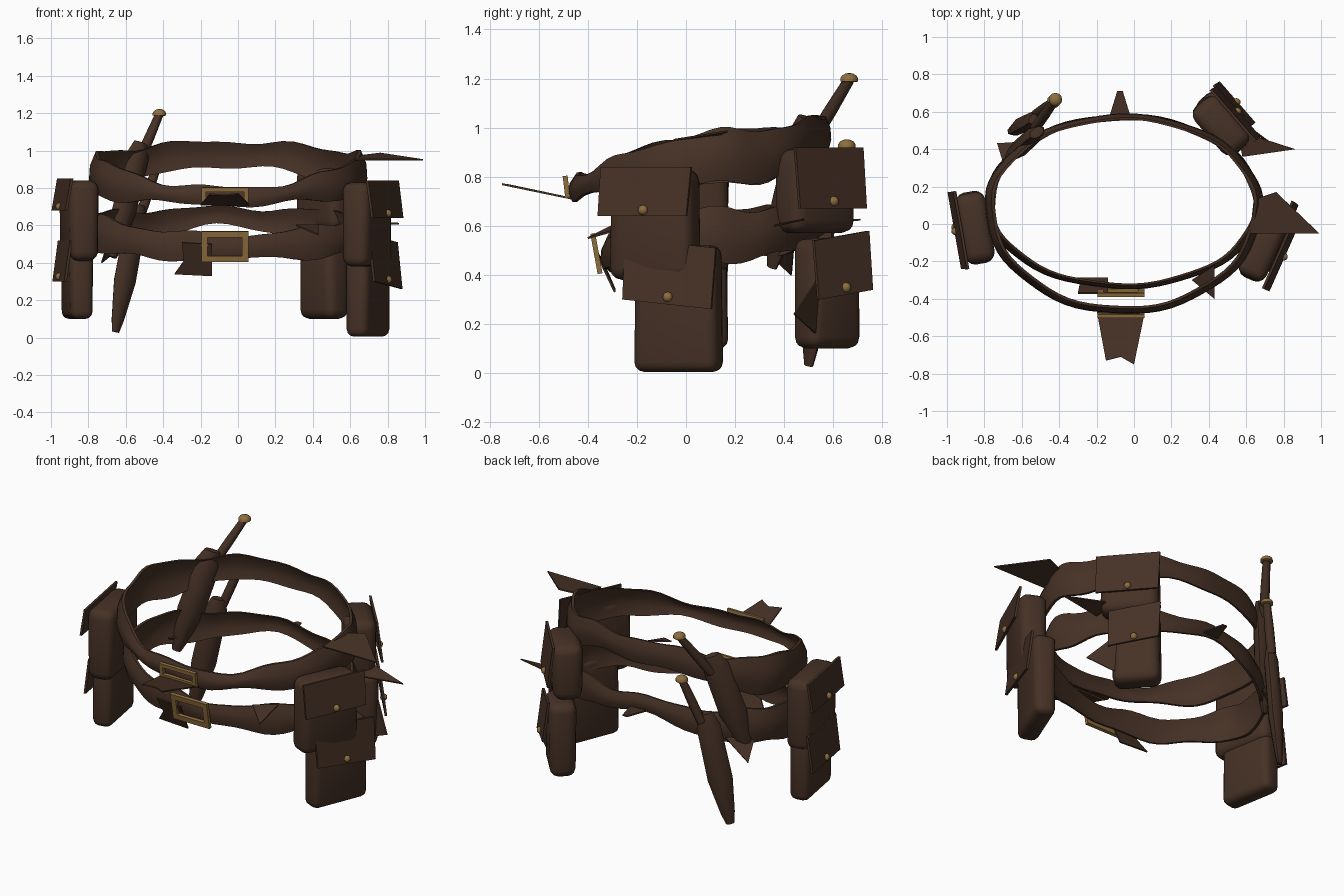
import bpy, bmesh, math
from mathutils import Vector, Matrix

if "Cube" in bpy.data.objects:
    bpy.data.objects.remove(bpy.data.objects["Cube"])


def material(name, rgb):
    m = bpy.data.materials.new(name)
    m.use_nodes = True
    m.diffuse_color = (*rgb, 1)
    m.node_tree.nodes["Principled BSDF"].inputs["Base Color"].default_value = (*rgb, 1)
    return m


LEATHER = material("brown leather", (0.061, 0.031, 0.019))
BRASS = material("aged brass", (0.27, 0.155, 0.048))
UP = Vector((0, 0, 1))


def finish(name, bm, mat, angle=40):
    bmesh.ops.recalc_face_normals(bm, faces=bm.faces)
    me = bpy.data.meshes.new(name)
    bm.to_mesh(me)
    bm.free()
    me.materials.append(mat)
    ob = bpy.data.objects.new(name, me)
    bpy.context.collection.objects.link(ob)
    bpy.ops.object.select_all(action='DESELECT')
    ob.select_set(True)
    bpy.context.view_layer.objects.active = ob
    bpy.ops.object.shade_smooth_by_angle(angle=math.radians(angle))


def skin(bm, rings, closed=False):
    """Join rings of points into a tube, capped or closed on itself."""
    vs = [[bm.verts.new(p) for p in r] for r in rings]
    n = len(vs[0])
    pairs = list(zip(vs, vs[1:])) + ([(vs[-1], vs[0])] if closed else [])
    for a, b in pairs:
        for i in range(n):
            j = (i + 1) % n
            bm.faces.new((a[i], a[j], b[j], b[i]))
    if not closed:
        bm.faces.new(vs[0])
        bm.faces.new(vs[-1])


def tab(name, points, thick=0.008):
    """Thin leather piece with a free outline."""
    bm = bmesh.new()
    pts = [Vector(p) for p in points]
    n = (pts[1] - pts[0]).cross(pts[2] - pts[0]).normalized() * thick / 2
    skin(bm, [[p - n for p in pts], [p + n for p in pts]])
    finish(name, bm, LEATHER, 20)


# Belts: wavy bands around an oval that rise toward the back
def belt(name, front, z_front, z_side, z_back, h_front, h_side, h_back, rise, wave):
    bm = bmesh.new()
    rings = []
    count = 72
    for k in range(count):
        a = 2 * math.pi * k / count
        s, c = math.sin(a), math.cos(a)
        back, ahead = max(s, 0) ** rise, max(-s, 0) ** 1.4
        z = z_side + (z_back - z_side) * back + (z_front - z_side) * ahead
        h = h_side + (h_back - h_side) * back + (h_front - h_side) * ahead
        top = z + h + 0.012 * math.sin(7 * a + wave) + 0.006 * math.sin(13 * a)
        low = z - h + 0.012 * math.sin(6 * a + 2 * wave) + 0.007 * math.sin(11 * a + wave)
        grow = 1 + 0.008 * math.sin(9 * a + wave)
        ring = []
        for side in (1, -1):
            for f in (0, 0.33, 0.67, 1)[::side]:
                r = grow + side * 0.012 + 0.04 * math.sin(math.pi * f) - 0.02 * f
                y = 0.10 + s * r * (0.47 if s > 0 else front)
                ring.append((-0.055 + 0.715 * c * r, y, low + (top - low) * f))
        rings.append(ring)
    skin(bm, rings, True)
    finish(name, bm, LEATHER, 45)


belt("upper_belt", 0.56, 0.755, 0.875, 0.985, 0.045, 0.11, 0.065, 2.4, 0.6)
belt("lower_belt", 0.43, 0.485, 0.565, 0.645, 0.065, 0.105, 0.05, 3.6, 2.0)


# Buckles: square brass frames
def buckle(name, centre, half_w, half_h, tilt, bar):
    bm = bmesh.new()
    rot = Matrix.Translation(centre) @ Matrix.Rotation(tilt, 4, 'X')
    rings = []
    for sx, sz in ((-1, -1), (1, -1), (1, 1), (-1, 1)):
        rings.append([rot @ Vector((sx * (half_w - i * bar), y, sz * (half_h - i * bar)))
                      for i, y in ((0, -0.01), (1, -0.01), (1, 0.01), (0, 0.01))])
    skin(bm, rings, True)
    finish(name, bm, BRASS, 20)


buckle("lower_buckle", (-0.07, -0.365, 0.487), 0.125, 0.083, 0.18, 0.033)
buckle("upper_buckle", (-0.07, -0.487, 0.758), 0.125, 0.046, 0.12, 0.024)

# Loose strap ends and torn tabs
tab("upper_strap_end", [(-0.20, -0.46, 0.71), (0.06, -0.46, 0.71), (0.0, -0.75, 0.77),
                        (-0.07, -0.71, 0.762), (-0.15, -0.73, 0.767)])
tab("lower_strap_end", [(-0.30, -0.37, 0.51), (-0.14, -0.37, 0.50), (-0.14, -0.29, 0.33),
                        (-0.34, -0.29, 0.34), (-0.29, -0.32, 0.41)])
tab("left_upper_tab", [(0.62, -0.05, 0.95), (0.99, -0.05, 0.95), (0.76, 0.17, 0.985), (0.64, 0.13, 0.97)])
tab("back_left_tab", [(0.58, 0.36, 0.60), (0.86, 0.40, 0.61), (0.55, 0.50, 0.63)])
tab("back_left_low_tab", [(0.56, 0.56, 0.42), (0.72, 0.44, 0.24), (0.56, 0.54, 0.15)])
tab("back_tab", [(-0.13, 0.58, 0.62), (-0.02, 0.58, 0.62), (-0.06, 0.71, 0.625), (-0.09, 0.71, 0.625)])
tab("front_left_tab", [(0.31, -0.30, 0.60), (0.43, -0.22, 0.60), (0.43, -0.40, 0.55)])
tab("back_right_tab", [(-0.69, 0.30, 0.52), (-0.58, 0.44, 0.52), (-0.73, 0.43, 0.40)])


# Pouches: soft tapered bag, leaning flap and brass stud
def pouch(name, x, y, facing, width, depth, z0, z1, flap_h, flap_out, slant=0.0):
    a = math.radians(facing)
    n = Vector((math.cos(a), math.sin(a), 0))
    t = Vector((-n.y, n.x, 0))
    base = Vector((x, y, 0))

    bm = bmesh.new()
    bmesh.ops.create_cube(bm, size=1)
    for v in bm.verts:
        high = v.co.z > 0
        d = v.co.y * depth * (1 if high else 0.92)
        w = v.co.x * width * (0.93 if high else 0.98)
        v.co = base + t * w + n * d + UP * (z1 if high else z0)
    bmesh.ops.recalc_face_normals(bm, faces=bm.faces)
    bmesh.ops.bevel(bm, geom=bm.edges[:], offset=depth * 0.3, segments=3,
                    profile=0.5, affect='EDGES', clamp_overlap=True)
    finish(name + "_bag", bm, LEATHER, 60)

    def on_flap(u, f):
        return (base + t * (u * width * 0.53) + n * (flap_out - 0.025 + 0.03 * f)
                + UP * (z1 + 0.01 - flap_h * f + slant * u))
    bm = bmesh.new()
    outline = [on_flap(u, f) for u, f in ((-1, 0), (1, 0), (0.96, 1), (-1, 1))]
    skin(bm, [[p - n * 0.007 for p in outline], [p + n * 0.007 for p in outline]])
    finish(name + "_flap", bm, LEATHER, 20)

    bm = bmesh.new()
    bmesh.ops.create_uvsphere(bm, u_segments=10, v_segments=6, radius=0.021)
    bmesh.ops.translate(bm, verts=bm.verts, vec=on_flap(0, 0.88) + n * 0.006)
    finish(name + "_stud", bm, BRASS)


pouch("right_upper_pouch", -0.85, -0.02, 190, 0.40, 0.165, 0.41, 0.84, 0.17, 0.10)
pouch("right_lower_pouch", -0.86, 0.0, 190, 0.35, 0.13, 0.10, 0.51, 0.22, 0.09)
pouch("left_upper_pouch", 0.69, -0.125, 336, 0.38, 0.16, 0.38, 0.83, 0.20, 0.115)
pouch("left_lower_pouch", 0.695, -0.03, 338, 0.375, 0.135, 0.005, 0.52, 0.25, 0.11, -0.02)
pouch("back_left_upper_pouch", 0.465, 0.525, 41, 0.345, 0.18, 0.57, 0.91, 0.25, 0.11)
pouch("back_left_lower_pouch", 0.46, 0.575, 41, 0.28, 0.16, 0.10, 0.55, 0.24, 0.11, 0.02)


# Daggers: round grip with domed pommel, flat tapering sheath
def tube(name, points, sizes, flat, sides, mat):
    pts = [Vector(p) for p in points]
    axis = (pts[-1] - pts[0]).normalized()
    out = Vector((-0.6, 0.8, 0))
    out = (out - axis * out.dot(axis)).normalized()
    side = axis.cross(out)
    bm = bmesh.new()
    skin(bm, [[p + side * (r * math.cos(b)) + out * (r * flat * math.sin(b))
               for b in (2 * math.pi * i / sides for i in range(sides))]
              for p, r in zip(pts, sizes)])
    finish(name, bm, mat, 45)


def dagger(name, pommel, neck, mouth, tip, width):
    p, k, m, e = (Vector(v) for v in (pommel, neck, mouth, tip))
    tube(name + "_grip", [p, p.lerp(k, 0.5), k], [0.022, 0.027, 0.027], 1, 10, LEATHER)
    tube(name + "_sheath", [m, m.lerp(e, 0.12), m.lerp(e, 0.6), m.lerp(e, 0.9), e],
         [width * 0.6, width, width * 1.05, width * 0.6, width * 0.35], 0.6, 8, LEATHER)
    bm = bmesh.new()
    bmesh.ops.create_uvsphere(bm, u_segments=12, v_segments=7, radius=0.037)
    for v in bm.verts:
        v.co.z = max(v.co.z, -0.012) * 0.75
        v.co += p
    finish(name + "_pommel", bm, BRASS)


dagger("upper_dagger", (-0.42, 0.665, 1.195), (-0.53, 0.51, 0.94),
       (-0.52, 0.49, 1.04), (-0.67, 0.35, 0.43), 0.075)
dagger("lower_dagger", (-0.43, 0.655, 0.925), (-0.52, 0.59, 0.66),
       (-0.53, 0.565, 0.71), (-0.655, 0.50, 0.03), 0.068)
